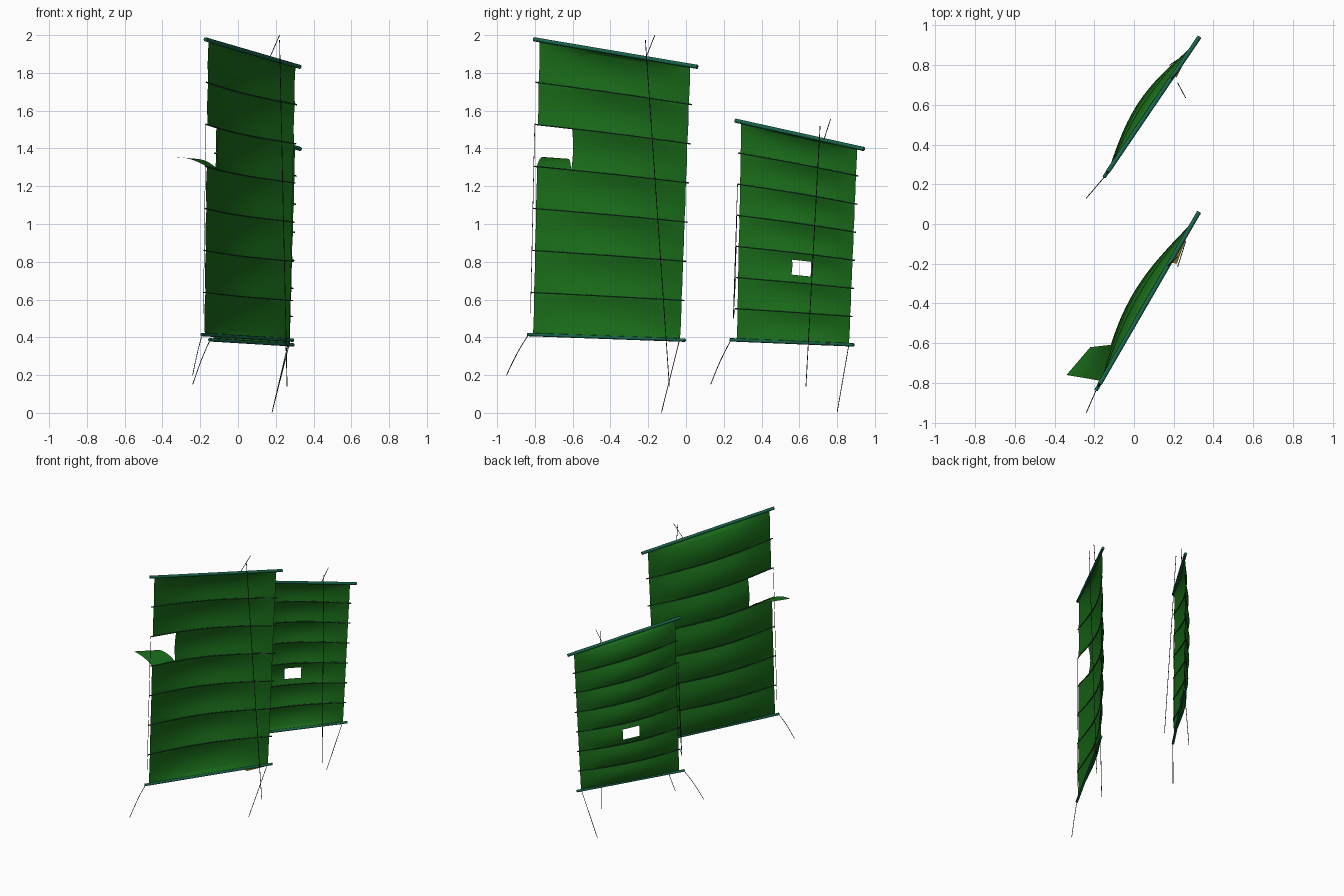
import bpy, math
from mathutils import Vector

if "Cube" in bpy.data.objects:
    bpy.data.objects.remove(bpy.data.objects["Cube"])


def mat(name, c):
    m = bpy.data.materials.new(name)
    m.diffuse_color = (*c, 1)
    m.use_nodes = True
    m.node_tree.nodes["Principled BSDF"].inputs["Base Color"].default_value = m.diffuse_color
    return m


CLOTH = mat("cloth", (0.01, 0.15, 0.01))
SPAR = mat("spar", (0.01, 0.13, 0.07))
ROPE = mat("rope", (0.012, 0.02, 0.012))
BATTEN = mat("batten", (0.01, 0.05, 0.02))
LASH = mat("lashing", (0.2, 0.14, 0.01))
COLS, ROWS, PANELS = 24, 8, 7


def mesh_obj(name, verts, faces, m):
    me = bpy.data.meshes.new(name)
    me.from_pydata(verts, [], faces)
    me.materials.append(m)
    ob = bpy.data.objects.new(name, me)
    bpy.context.collection.objects.link(ob)
    bpy.context.view_layer.objects.active = ob
    bpy.ops.object.select_all(action='DESELECT')
    ob.select_set(True)
    return ob


def tube(name, pts, r, m, res=1):
    cu = bpy.data.curves.new(name, 'CURVE')
    cu.dimensions = '3D'
    cu.bevel_depth, cu.bevel_resolution, cu.use_fill_caps = r, res, True
    sp = cu.splines.new('POLY')
    sp.points.add(len(pts) - 1)
    for p, q in zip(sp.points, pts):
        p.co = (*q, 1)
    cu.materials.append(m)
    ob = bpy.data.objects.new(name, cu)
    bpy.context.collection.objects.link(ob)
    bpy.ops.object.select_all(action='DESELECT')
    bpy.context.view_layer.objects.active = ob
    ob.select_set(True)
    bpy.ops.object.convert(target='MESH')
    bpy.ops.object.shade_smooth_by_angle(angle=math.radians(50))


def sagged(a, b, sag, n=8):
    a, b = Vector(a), Vector(b)
    return [a.lerp(b, i / n) - Vector((0, 0, sag * math.sin(math.pi * i / n))) for i in range(n + 1)]


def grid_faces(nu, nv, keep=lambda i, j: True):
    w = nu + 1
    return [(j * w + i, (j + 1) * w + i, (j + 1) * w + i + 1, j * w + i + 1)
            for j in range(nv) for i in range(nu) if keep(i, j)]


def lug_sail(tag, x0, y0, slope, yard, boom, corners, bow, puff, keep):
    """Corners (y, z): top leech, top luff, bottom leech, bottom luff."""
    def on_line(y, z):
        return Vector((x0 + (y - y0) / slope, y, z))
    nrm = Vector((-slope, 1, 0)).normalized()
    tl, tr, bl, br = [on_line(*c) for c in corners]

    def surf(u, v):
        t = (v * PANELS) % 1
        uc = min(max(u, 0), 1)
        d = bow * math.sin(math.pi * uc) * max(0, math.sin(math.pi * v)) ** 0.4
        d += puff * math.sin(math.pi * t) * (0.2 + 0.8 * math.sin(math.pi * uc))
        return tl.lerp(tr, u).lerp(bl.lerp(br, u), v) + nrm * d

    # Cloth, billowed between the battens
    nv = ROWS * PANELS
    verts = [surf(i / COLS, j / nv) for j in range(nv + 1) for i in range(COLS + 1)]
    mesh_obj(tag + "_sail", verts, grid_faces(COLS, nv, keep), CLOTH)
    bpy.ops.object.shade_smooth_by_angle(angle=math.radians(18))
    # Spars
    tube(tag + "_yard", [on_line(*p) for p in yard], 0.011, SPAR, 2)
    tube(tag + "_boom", [on_line(*p) for p in boom], 0.009, SPAR, 2)
    # Battens, poking out past both edges
    for k in range(1, PANELS):
        tube(f"{tag}_batten_{k}", [surf(-0.02 + 1.04 * i / 20, k / PANELS) for i in range(21)], 0.004, BATTEN)
    # Sheet lines running down the leech
    for k in range(2, PANELS):
        a = surf(-0.02, k / PANELS)
        b = on_line(boom[0][0] + 0.015, boom[0][1] + 0.11)
        tube(f"{tag}_leech_line_{k}", sagged(a, b, 0, 2), 0.0015, ROPE)
    return surf


# Main sail, torn open at the leech of the third panel
main = lug_sail("main", -0.19, -0.835, 1.73,
                [(-0.805, 1.978), (0.06, 1.832)], [(-0.838, 0.415), (-0.005, 0.385)],
                [(-0.775, 1.97), (0.022, 1.842), (-0.81, 0.415), (-0.032, 0.388)],
                0.062, 0.02,
                lambda i, j: not (i < 5 and 2 * ROWS <= j < 3 * ROWS))

# Fore sail, with a rectangular hole in the fifth panel
fore = lug_sail("fore", -0.15, 0.237, 1.47,
                [(0.262, 1.547), (0.942, 1.397)], [(0.235, 0.387), (0.887, 0.36)],
                [(0.292, 1.538), (0.905, 1.405), (0.268, 0.387), (0.862, 0.362)],
                0.052, 0.016,
                lambda i, j: not (10 <= i < 14 and 4 * ROWS + 2 <= j < 4 * ROWS + 6))

# Torn flap folded outwards from the lower edge of the tear
outer = [Vector((-0.34, -0.76, 1.355)), Vector((-0.22, -0.62, 1.345))]
flap = []
for j in range(7):
    for i in range(6):
        p = main(i / COLS, 3 / PANELS).lerp(outer[0].lerp(outer[1], i / 5), j / 6)
        flap.append(p + Vector((0, 0, 0.014 * math.sin(math.pi * j / 6))))
mesh_obj("torn_flap", flap, grid_faces(5, 6), CLOTH)
bpy.ops.object.shade_smooth_by_angle(angle=math.radians(30))

# Running rigging: (name, start, end, sag)
for name, a, b, sag in [
    ("main_halyard", (0.17, -0.21, 1.885), (0.22, -0.165, 2.0), 0),
    ("main_downhaul", (0.22, -0.215, 1.975), (0.26, -0.088, 0.14), 0),
    ("main_sheet", (-0.19, -0.835, 0.412), (-0.24, -0.95, 0.2), -0.012),
    ("main_tack", (0.27, -0.035, 0.385), (0.18, -0.13, 0.002), 0),
    ("fore_halyard", (0.185, 0.73, 1.445), (0.22, 0.765, 1.555), 0),
    ("fore_downhaul", (0.22, 0.71, 1.52), (0.26, 0.635, 0.14), 0),
    ("fore_sheet", (-0.148, 0.238, 0.385), (-0.24, 0.13, 0.15), -0.012),
    ("fore_tack", (0.27, 0.862, 0.36), (0.18, 0.8, 0.002), 0),
]:
    tube(name, sagged(a, b, sag), 0.002, ROPE)

# Lashings beside the booms
for tag, pts in [("main", [(0.17, -0.19, 0.39), (0.215, -0.2, 0.385), (0.275, -0.04, 0.38)]),
                 ("fore", [(0.195, 0.745, 0.368), (0.215, 0.74, 0.366), (0.275, 0.86, 0.361)])]:
    mesh_obj(tag + "_lashing", pts, [(0, 1, 2)], LASH)
